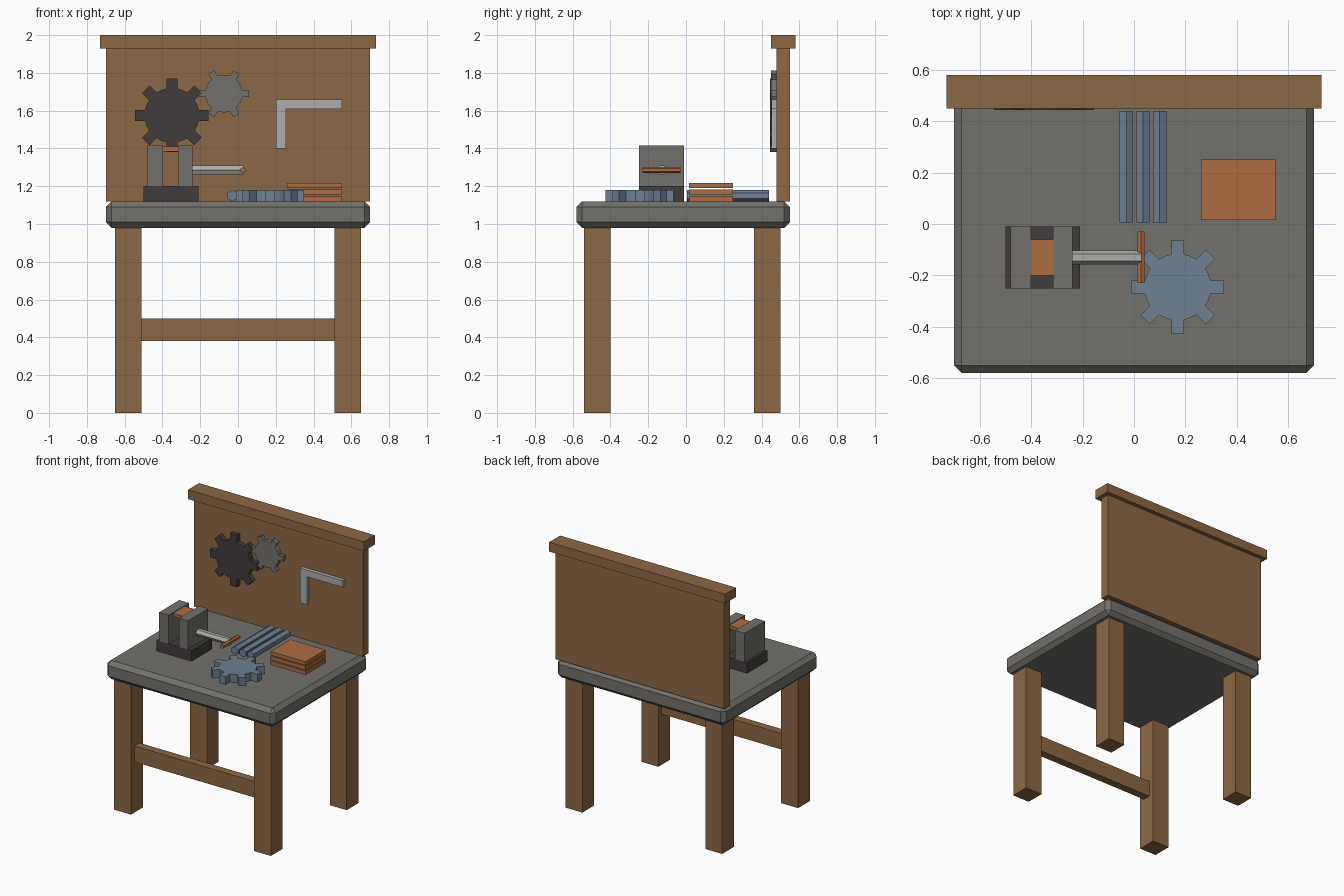
import bpy, bmesh
from math import cos, sin, pi
from mathutils import Matrix, Vector

cube = bpy.data.objects.get("Cube")
if cube:
    bpy.data.objects.remove(cube, do_unlink=True)


def material(name, r, g, b):
    mat = bpy.data.materials.new(name)
    mat.use_nodes = True
    mat.diffuse_color = (r, g, b, 1)
    bsdf = mat.node_tree.nodes["Principled BSDF"]
    bsdf.inputs["Base Color"].default_value = (r, g, b, 1)
    bsdf.inputs["Roughness"].default_value = 0.8
    return mat


wood = material("brown wood", 0.26, 0.14, 0.06)
stone = material("warm grey", 0.17, 0.165, 0.15)
iron = material("dark iron", 0.055, 0.045, 0.046)
copper = material("copper", 0.42, 0.15, 0.055)
blue = material("blue steel", 0.16, 0.215, 0.28)
steel = material("pale steel", 0.42, 0.42, 0.41)


def finish(name, bm, mat):
    bmesh.ops.recalc_face_normals(bm, faces=bm.faces)
    mesh = bpy.data.meshes.new(name)
    bm.to_mesh(mesh)
    bm.free()
    mesh.materials.append(mat)
    obj = bpy.data.objects.new(name, mesh)
    bpy.context.collection.objects.link(obj)
    return obj


def box(name, mat, x, y, z):
    """Box from (min, max) pairs on each axis."""
    bm = bmesh.new()
    bmesh.ops.create_cube(bm, size=1)
    for v in bm.verts:
        v.co = [(lo + hi) / 2 + c * (hi - lo) for c, (lo, hi) in zip(v.co, (x, y, z))]
    return finish(name, bm, mat)


def prism(name, mat, points, depth, matrix):
    """Extrude a flat outline along its local z, then place it."""
    bm = bmesh.new()
    face = bm.faces.new([bm.verts.new((a, b, 0)) for a, b in points])
    top = bmesh.ops.extrude_face_region(bm, geom=[face])["geom"]
    verts = [g for g in top if isinstance(g, bmesh.types.BMVert)]
    bmesh.ops.translate(bm, verts=verts, vec=(0, 0, depth))
    bm.transform(matrix)
    return finish(name, bm, mat)


def hex_rod(name, mat, radius, start, length, turn):
    points = [(radius * sin(i * pi / 3), radius * cos(i * pi / 3)) for i in range(6)]
    return prism(name, mat, points, length, Matrix.Translation(start) @ turn)


def gear(name, mat, teeth, body, tip, width, depth, matrix):
    """Toothed outline with one extra corner in the middle of each valley."""
    points = []
    h = width / 2
    root = (body * body - h * h) ** 0.5
    for i in range(teeth):
        a = 2 * pi * i / teeth
        for r, t in ((root, -h), (tip, -h), (tip, h), (root, h)):
            points.append((r * cos(a) - t * sin(a), r * sin(a) + t * cos(a)))
        m = a + pi / teeth
        points.append((body * cos(m), body * sin(m)))
    return prism(name, mat, points, depth, matrix)


along_y = Matrix.Rotation(-pi / 2, 4, 'X')
along_x = Matrix.Rotation(pi / 2, 4, 'Y')
to_front = Matrix.Rotation(pi / 2, 4, 'X')

# Table with chamfered top
top = box("table_top", stone, (-0.70, 0.70), (-0.58, 0.55), (0.98, 1.12))
bevel = top.modifiers.new("chamfer", 'BEVEL')
bevel.width = 0.03
bevel.segments = 1

for side, x in (("right", -0.58), ("left", 0.58)):
    for end, y in (("front", -0.47), ("back", 0.43)):
        box(f"{end}_{side}_leg", wood, (x - 0.07, x + 0.07), (y - 0.07, y + 0.07), (0, 0.98))
box("front_stretcher", wood, (-0.51, 0.51), (-0.50, -0.44), (0.38, 0.50))

# Back board and cap
box("back_board", wood, (-0.70, 0.70), (0.48, 0.55), (1.12, 1.93))
box("board_cap", wood, (-0.73, 0.73), (0.45, 0.58), (1.93, 2.0))

# Vise
box("vise_base", iron, (-0.50, -0.21), (-0.25, -0.01), (1.12, 1.20))
box("vise_right_jaw", stone, (-0.48, -0.40), (-0.25, -0.01), (1.20, 1.415))
box("vise_left_jaw", stone, (-0.315, -0.24), (-0.25, -0.01), (1.20, 1.415))
box("clamped_plate", copper, (-0.40, -0.315), (-0.20, -0.06), (1.385, 1.41))
hex_rod("vise_screw", steel, 0.027, Vector((-0.24, -0.13, 1.285)), 0.27, along_x)
hex_rod("vise_handle", copper, 0.016, Vector((0.027, -0.23, 1.285)), 0.20, along_y)

# Stock on the table
for i in range(3):
    hex_rod(f"blue_bar_{i + 1}", blue, 0.03, Vector((-0.03 + 0.065 * i, 0.005, 1.15)), 0.435, along_y)
    z = 1.12 + 0.035 * i
    box(f"copper_sheet_{i + 1}", copper, (0.26, 0.55), (0.015, 0.25), (z, z + 0.028))

# Gears
gear("table_gear", blue, 8, 0.13, 0.18, 0.05, 0.06, Matrix.Translation((0.17, -0.245, 1.12)))
gear("large_wall_gear", iron, 8, 0.145, 0.195, 0.057, 0.038,
     Matrix.Translation((-0.35, 0.482, 1.575)) @ to_front)
gear("small_wall_gear", stone, 6, 0.10, 0.132, 0.037, 0.032,
     Matrix.Translation((-0.075, 0.482, 1.69)) @ to_front)

# Hanging square
outline = [(0.20, 1.40), (0.255, 1.40), (0.255, 1.61), (0.55, 1.61), (0.55, 1.66), (0.20, 1.66)]
prism("hanging_square", steel, outline, 0.03, Matrix.Translation((0, 0.482, 0)) @ to_front)
